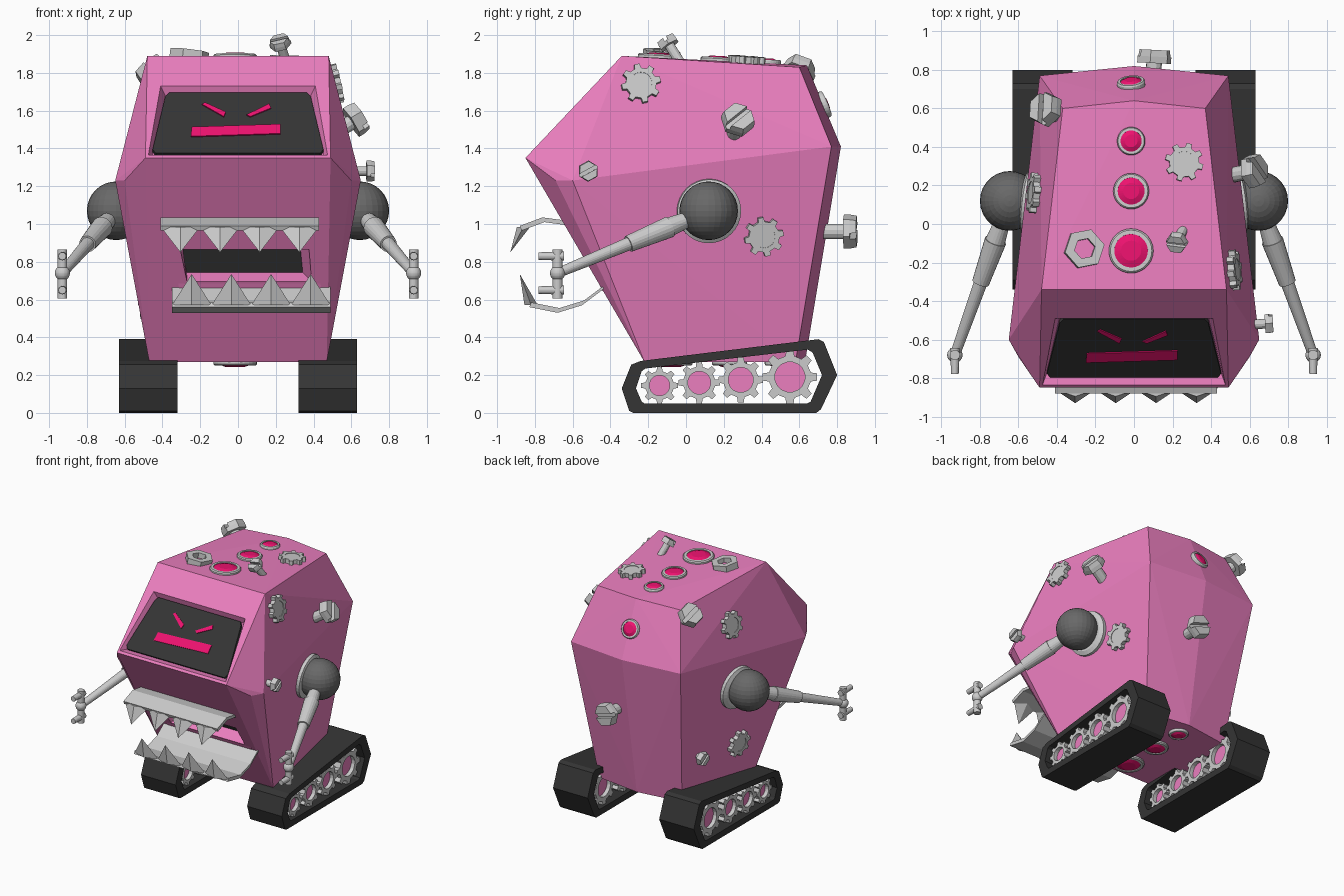
import bpy, bmesh, math
from mathutils import Vector, Matrix
from mathutils.bvhtree import BVHTree

if "Cube" in bpy.data.objects:
    bpy.data.objects.remove(bpy.data.objects["Cube"])

def material(name, c):
    m = bpy.data.materials.new(name)
    m.diffuse_color = (*c, 1)
    m.use_nodes = True
    m.node_tree.nodes["Principled BSDF"].inputs["Base Color"].default_value = m.diffuse_color
    return m

PINK = material("pink_paint", (0.83, 0.21, 0.52))
RED = material("hot_pink", (0.85, 0.006, 0.16))
BLACK = material("rubber_black", (0.035, 0.035, 0.035))
DARK = material("dark_metal", (0.14, 0.14, 0.14))
SMOOTH = []

def finish(name, bm, mat):
    bmesh.ops.recalc_face_normals(bm, faces=bm.faces)
    me = bpy.data.meshes.new(name)
    bm.to_mesh(me)
    bm.free()
    if mat:
        me.materials.append(mat)
    ob = bpy.data.objects.new(name, me)
    bpy.context.collection.objects.link(ob)
    return ob

def loft(name, rings, mat=None, M=Matrix(), closed=False):
    """Skin equal-length rings; capped, or joined end to start when closed."""
    bm = bmesh.new()
    vs = [[bm.verts.new(M @ Vector(p)) for p in r] for r in rings]
    n = len(vs[0])
    for a, b in zip(vs, vs[1:] + (vs[:1] if closed else [])):
        for i in range(n):
            bm.faces.new((a[i], a[(i + 1) % n], b[(i + 1) % n], b[i]))
    if not closed:
        bm.faces.new(vs[0])
        bm.faces.new(vs[-1])
    return finish(name, bm, mat)

def hull(name, pts, mat=None):
    bm = bmesh.new()
    for p in pts:
        bm.verts.new(p)
    bmesh.ops.convex_hull(bm, input=bm.verts)
    bmesh.ops.dissolve_limit(bm, angle_limit=0.01, verts=bm.verts, edges=bm.edges)
    return finish(name, bm, mat)

def circ(n, r, z=0):
    return [(r * math.cos(i * math.tau / n), r * math.sin(i * math.tau / n), z) for i in range(n)]

def lift(pts, w):
    return [(p[0], p[1], w) for p in pts]

def frame(p, d, roll=0):
    return Matrix.Translation(p) @ Vector(d).to_track_quat('Z', 'Y').to_matrix().to_4x4() @ Matrix.Rotation(roll, 4, 'Z')

def rod(name, a, b, r1, r2, mat=None):
    d = Vector(b) - Vector(a)
    ob = loft(name, [circ(20, r1), circ(20, r2, d.length)], mat, frame(a, d))
    SMOOTH.append(ob)

def ball(name, p, r, mat=None):
    bm = bmesh.new()
    bmesh.ops.create_uvsphere(bm, u_segments=28, v_segments=16, radius=r, matrix=Matrix.Translation(p))
    SMOOTH.append(finish(name, bm, mat))

def gear(name, M, r, h, hub_mat=None):
    out, hole = [], []
    for i in range(8):
        for f, k in ((-0.27, .78), (-0.17, 1), (0.17, 1), (0.27, .78)):
            a = (i + f) * math.tau / 8
            out.append((k * r * math.cos(a), k * r * math.sin(a)))
            hole.append((.55 * r * math.cos(a), .55 * r * math.sin(a)))
    loft(name, [lift(out, 0), lift(out, h), lift(hole, h), lift(hole, 0)], None, M, True)
    loft(name + "_hub", [lift(hole, .12 * h), lift(hole, .88 * h)], hub_mat, M)

def bolt(name, p, d, r, shaft, roll=0):
    M = frame(p, d, roll)
    h, g = r * .75, r * .17
    SMOOTH.append(loft(name + "_shaft", [circ(12, r * .45, -.06), circ(12, r * .45, shaft)], None, M))
    loft(name + "_head", [circ(6, r, shaft), circ(6, r, shaft + h * .5)], None, M)
    for s in (1, -1):   # two halves leave the driver slot
        half = [(r - g * .577, s * g), (r / 2, s * r * .866), (-r / 2, s * r * .866), (-r + g * .577, s * g)]
        top = [(x * .93, y if abs(y) == g else y * .93) for x, y in half]
        loft(name + "_slot_side", [lift(half, shaft + h * .5), lift(top, shaft + h)], None, M)

def button(name, M, r):
    R = r * 1.33
    SMOOTH.append(loft(name + "_rim", [circ(28, R, -.01), circ(28, R, .012), circ(28, R * .93, .02),
                  circ(28, r, .02), circ(28, r, -.01)], None, M, True))
    SMOOTH.append(loft(name, [circ(28, r, -.01), circ(28, r, .014), circ(28, r * .6, .026)], RED, M))

# Faceted body shell
half = [(.48, -.34, 1.89), (.49, -.85, 1.35), (.60, -.69, 1.23), (.65, -.60, 1.23),
        (.47, -.22, .27), (.37, .58, .27), (.49, .77, 1.41), (.37, .60, 1.83)]
body = hull("body", half + [(-x, y, z) for x, y, z in half] + [(0, .63, .27), (0, .82, 1.41), (0, .64, 1.84)], PINK)
bmt = bmesh.new()
bmt.from_mesh(body.data)
tree = BVHTree.FromBMesh(bmt)
bmt.free()

def surf(origin, d, roll=0):
    p, n, _, _ = tree.ray_cast(Vector(origin), Vector(d))
    return frame(p, n, roll)

def slope(top, bottom):
    """Plane across the front: returns matrix and a map from front-view (x, z)."""
    v = (Vector(top) - Vector(bottom)).normalized()
    n = Vector((1, 0, 0)).cross(v)
    M = Matrix.Translation(top) @ Matrix(((1, 0, 0), v, n)).transposed().to_4x4()
    return M, lambda pts: [(x, (z - top[2]) / v.z) for x, z in pts]

def cut(name, rings, M):
    c = loft(name, rings, PINK, M)
    c.hide_render = True
    c.hide_viewport = False
    c.display_type = 'WIRE'
    m = body.modifiers.new(name, 'BOOLEAN')
    m.object, m.operation, m.solver = c, 'DIFFERENCE', 'EXACT'

# Screen face set in the sloped brow
MB, brow = slope((0, -.34, 1.89), (0, -.85, 1.35))
outer = brow([(-.41, 1.73), (.41, 1.73), (.475, 1.365), (-.475, 1.365)])
inner = brow([(-.385, 1.71), (.385, 1.71), (.455, 1.39), (-.455, 1.39)])
cut("screen_cutter", [lift(inner, -.045), lift(outer, .001), lift(outer, .05)], MB)
glass = brow([(-.365, 1.71), (.365, 1.71), (.385, 1.69), (.452, 1.41), (.435, 1.39),
              (-.435, 1.39), (-.452, 1.41), (-.385, 1.69)])
loft("screen", [lift(glass, -.05), lift(glass, -.022)], BLACK, MB)
for nm, q in (("left_eye", [(-.19, 1.645), (-.175, 1.655), (-.065, 1.605), (-.075, 1.58)]),
              ("right_eye", [(.045, 1.59), (.065, 1.58), (.175, 1.625), (.165, 1.648)]),
              ("screen_mouth", [(-.25, 1.475), (.225, 1.49), (.225, 1.54), (-.245, 1.525)])):
    q = brow(q)
    loft(nm, [lift(q, -.03), lift(q, -.015)], RED, MB)

# Mouth opening with raised lip
MM, jaw = slope((0, -.69, 1.23), (0, -.22, .27))
lo = jaw([(-.36, 1.0), (.42, 1.0), (.44, .66), (-.31, .66)])
li = jaw([(-.32, .96), (.37, .96), (.39, .71), (-.27, .71)])
lb = jaw([(-.30, .92), (.32, .92), (.34, .72), (-.28, .72)])
loft("mouth_lip", [lift(lo, -.01), lift(lo, .035), lift(li, .035), lift(lb, -.06)], PINK, MM, True)
cut("mouth_cutter", [lift(li, -.08), lift(li, .05)], MM)
loft("mouth_inside", [lift(li, -.079), lift(li, -.055)], BLACK, MM)

# Hooked jaws with pyramid teeth
for nm, cx, prof, base, tip in (
        ("upper", .01, [(-.55, .98), (-.65, 1.02), (-.76, 1.035), (-.88, .99)], (-.86, .985), (-.93, .85)),
        ("lower", .07, [(-.43, .66), (-.55, .57), (-.68, .53), (-.83, .56)], (-.82, .57), (-.88, .735))):
    t = .025 if nm == "lower" else -.025
    section = prof + [(y + .01, z + t) for y, z in reversed(prof)]
    loft(nm + "_jaw", [[(cx + s * .42, y, z) for y, z in section] for s in (-1, 1)])
    for i in range(4):
        x, (y, z) = cx + (i - 1.5) * .21, base
        hull(nm + "_tooth", [(x - .105, y, z), (x + .105, y, z), (x, y - .035, z), (x, y + .035, z), (x, *tip)])

for s in (-1, 1):
    # Arm: collar, shoulder, sleeve, forearm, claw
    C = surf((s * 2, .12, 1.07), (-s, 0, 0))
    SMOOTH.append(loft("shoulder_collar", [circ(32, .17, -.02), circ(32, .17, .025), circ(32, .14, .04)], None, C))
    a, w = Vector((s * .645, .12, 1.07)), Vector((s * .93, -.68, .74))
    ball("shoulder", a, .155, DARK)
    rod("arm_sleeve", a.lerp(w, .12), a.lerp(w, .3), .04, .055)
    rod("upper_arm", a.lerp(w, .26), a.lerp(w, .53), .057, .045)
    rod("forearm", a.lerp(w, .5), w, .036, .026)
    ball("wrist", w, .04)
    rod("claw_bar", w + Vector((0, 0, -.135)), w + Vector((0, 0, .125)), .026, .026)
    for dz in (-.09, .09):
        rod("claw_prong", w + Vector((0, .035, dz)), w + Vector((0, -.1, dz)), .024, .02)

    # Crawler track with gear wheels
    tout = [(-.34, .13), (-.30, .01), (-.28, 0), (.69, 0), (.715, .02), (.80, .20), (.73, .375), (.70, .39), (-.24, .275), (-.29, .255)]
    tin = [(-.265, .13), (-.235, .06), (-.22, .05), (.64, .05), (.66, .06), (.72, .20), (.67, .32), (.645, .335), (-.215, .235), (-.235, .22)]
    loft("track", [[(s * x, y, z) for y, z in p] for x, p in ((.32, tout), (.63, tout), (.63, tin), (.32, tin))], BLACK, closed=True)
    for y, z, r in ((-.14, .145, .098), (.07, .16, .11), (.29, .175, .12), (.55, .19, .145)):
        gear("track_gear", frame((s * .345, y, z), (s, 0, 0)), r, .26, PINK)

# Buttons along the top, back and underside
for y, r in ((-.14, .087), (.17, .07), (.43, .055)):
    button("top_button", surf((-.015, y, 3), (0, 0, -1)), r)
    button("belly_button", surf((-.015, y + .06, -1), (0, 0, 1)), r)
button("back_button", surf((-.015, 3, 1.63), (0, -1, 0)), .055)

# Loose gears and a nut on the shell
gear("top_gear", surf((.26, .32, 3), (0, 0, -1), .2), .1, .035)
for s, y, z in ((1, -.24, 1.74), (1, .41, .935), (-1, .16, 1.58), (-1, .03, .57)):
    gear("side_gear", surf((s * 2, y, z), (-s, 0, 0), .2), .105, .035)
N = surf((-.26, -.13, 3), (0, 0, -1), .2) @ Matrix.Rotation(-.12, 4, 'Y')
loft("top_nut", [circ(6, .105, -.015), circ(6, .105, .04), circ(6, .055, .04), circ(6, .055, -.015)], None, N, True)

# Slotted bolts
bolt("top_bolt", (.25, -.04, 1.87), (-.25, -.5, .8), .058, .09, .4)
bolt("corner_bolt", (-.42, .58, 1.77), (-.55, .25, .6), .092, .03, .5)
bolt("side_bolt", (.54, .26, 1.5), (.8, .15, .5), .09, .07, .7)
bolt("back_bolt", (.1, .75, .96), (.05, 1, 0), .092, .085, .3)
bolt("brow_bolt", (.64, -.52, 1.28), (1, .05, 0), .056, .04, .5)
bolt("left_bolt", (-.43, .46, .61), (-1, .15, -.1), .056, .03, .8)

for o in bpy.context.view_layer.objects:
    o.select_set(o in SMOOTH)
bpy.context.view_layer.objects.active = SMOOTH[0]
bpy.ops.object.shade_smooth_by_angle(angle=math.radians(35))
